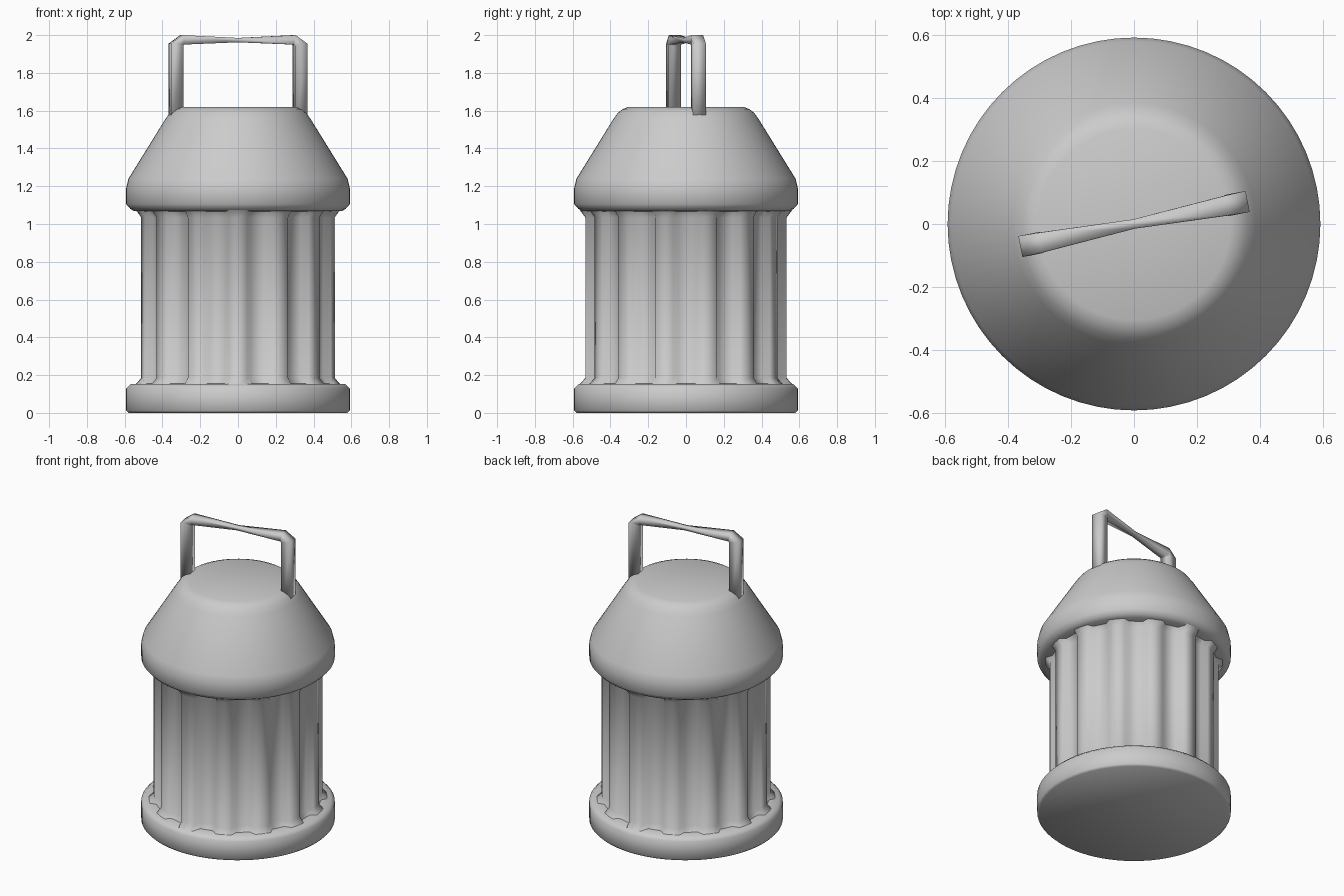
import bpy, bmesh, math

old = bpy.data.objects.get("Cube")
if old:
    bpy.data.objects.remove(old, do_unlink=True)

grey = bpy.data.materials.new("light_grey")
grey.use_nodes = True
grey.diffuse_color = (0.6, 0.6, 0.6, 1)
grey.node_tree.nodes["Principled BSDF"].inputs["Base Color"].default_value = (0.6, 0.6, 0.6, 1)


def skin(name, rings, sharp):
    """Join rings of points into a closed, capped, smooth shaded object."""
    bm = bmesh.new()
    loops = [[bm.verts.new(p) for p in ring] for ring in rings]
    n = len(loops[0])
    for a, b in zip(loops, loops[1:]):
        for i in range(n):
            j = (i + 1) % n
            bm.faces.new((a[i], a[j], b[j], b[i]))
    bm.faces.new(loops[0][::-1])
    bm.faces.new(loops[-1])
    bmesh.ops.recalc_face_normals(bm, faces=bm.faces)
    mesh = bpy.data.meshes.new(name)
    bm.to_mesh(mesh)
    bm.free()
    mesh.materials.append(grey)
    obj = bpy.data.objects.new(name, mesh)
    bpy.context.collection.objects.link(obj)
    bpy.ops.object.select_all(action='DESELECT')
    obj.select_set(True)
    bpy.context.view_layer.objects.active = obj
    bpy.ops.object.shade_smooth_by_angle(angle=math.radians(sharp))
    return obj


def polar(r, degrees, z):
    a = math.radians(degrees)
    return (r * math.cos(a), r * math.sin(a), z)


def lathe(name, profile, sides=64):
    return skin(name, [[polar(r, 360 * i / sides, z) for i in range(sides)]
                       for r, z in profile], 50)


# Base rim and sloping roof
lathe("base", [(0.58, 0), (0.592, 0.012), (0.592, 0.13), (0.57, 0.152), (0.5, 0.155)])
lathe("roof", [(0.45, 1.066), (0.55, 1.068), (0.57, 1.08), (0.592, 1.105),
               (0.592, 1.19), (0.58, 1.24), (0.385, 1.555), (0.36, 1.59),
               (0.335, 1.608), (0.305, 1.62)])

# Fluted body: fourteen ribs with shallow recesses, front and back ribs prouder
POSTS = 14
outline = []
for k in range(POSTS):
    centre = 90 + 360 * k / POSTS
    rib = 0.533 if k % (POSTS // 2) == 0 else 0.517
    outline += [(centre + d, r) for d, r in
                ((-8, 0.482), (-5.2, rib), (0, rib), (5.2, rib), (8, 0.482))]
skin("body", [[polar(r + flare, a, z) for a, r in outline]
              for z, flare in ((0.145, 0.035), (0.185, 0), (1.035, 0), (1.075, 0.03))], 80)

# Carrying handle: outer point, inner point and half width at each station
side = [((0.368, 1.5), (0.302, 1.5), 0.034),
        ((0.368, 1.955), (0.302, 1.945), 0.034),
        ((0.305, 2.0), (0.296, 1.95), 0.032)]
stations = side + [((0, 1.985), (0, 1.962), 0.015)]
stations += [((-o[0], o[1]), (-i[0], i[1]), w) for o, i, w in reversed(side)]
handle = skin("handle", [[(o[0], -w, o[1]), (o[0], w, o[1]), (i[0], w, i[1]), (i[0], -w, i[1])]
                         for o, i, w in stations], 100)
handle.rotation_euler.z = math.radians(11.25)
